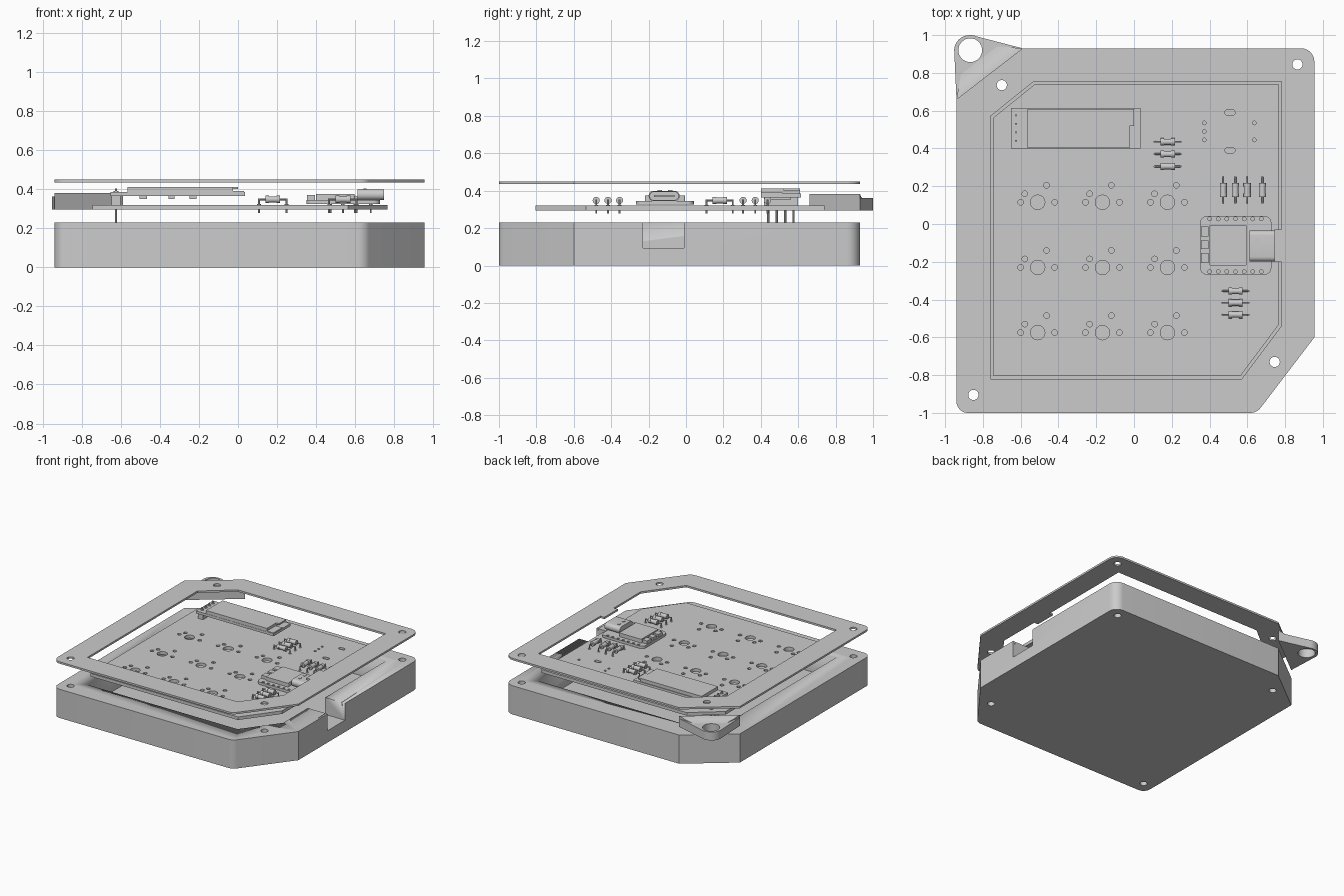
import bpy, bmesh
from math import sin, cos, pi
from mathutils import Vector, Matrix

if "Cube" in bpy.data.objects:
    bpy.data.objects.remove(bpy.data.objects["Cube"])

GREY = (0.6, 0.6, 0.6, 1)
mat = bpy.data.materials.new("light grey")
mat.use_nodes = True
mat.diffuse_color = GREY
mat.node_tree.nodes["Principled BSDF"].inputs["Base Color"].default_value = GREY


def link(name, mesh):
    ob = bpy.data.objects.new(name, mesh)
    bpy.context.collection.objects.link(ob)
    mesh.materials.clear()
    mesh.materials.append(mat)
    bpy.ops.object.select_all(action='DESELECT')
    ob.select_set(True)
    bpy.context.view_layer.objects.active = ob
    bpy.ops.object.shade_smooth_by_angle()
    return ob


def from_bm(name, bm):
    mesh = bpy.data.meshes.new(name)
    bmesh.ops.recalc_face_normals(bm, faces=bm.faces)
    bm.to_mesh(mesh)
    bm.free()
    return link(name, mesh)


def circle(x, y, r, n=24, stretch=0):
    return [(x + r * cos(2 * pi * i / n) + (stretch if cos(2 * pi * i / n) > 0 else -stretch),
             y + r * sin(2 * pi * i / n)) for i in range(n)]


def rounded(corners, steps=6):
    """Closed outline from (x, y, radius) corners."""
    out = []
    for i, (x, y, r) in enumerate(corners):
        p = Vector((x, y))
        if not r:
            out.append((x, y))
            continue
        a = (Vector(corners[i - 1][:2]) - p).normalized()
        b = (Vector(corners[(i + 1) % len(corners)][:2]) - p).normalized()
        half = a.angle(b) / 2
        mid = p + (a + b).normalized() * r / sin(half)
        s = (p + a * r * cos(half) / sin(half) - mid).normalized()
        e = (p + b * r * cos(half) / sin(half) - mid).normalized()
        out += [tuple(mid + s.slerp(e, k / steps).normalized() * r) for k in range(steps + 1)]
    return out


def rect(x0, x1, y0, y1, r=0):
    return rounded([(x0, y0, r), (x1, y0, r), (x1, y1, r), (x0, y1, r)])


def plate(name, loops, z0, z1):
    """Flat slab: the first loop is the outline, the others are holes."""
    curve = bpy.data.curves.new(name, 'CURVE')
    curve.dimensions = '2D'
    curve.fill_mode = 'BOTH'
    curve.extrude = (z1 - z0) / 2
    for loop in loops:
        sp = curve.splines.new('POLY')
        sp.points.add(len(loop) - 1)
        for pt, (x, y) in zip(sp.points, loop):
            pt.co = (x, y, 0, 1)
        sp.use_cyclic_u = True
    tmp = bpy.data.objects.new(name, curve)
    bm = bmesh.new()
    mesh = bpy.data.meshes.new_from_object(tmp)
    bm.from_mesh(mesh)
    bpy.data.objects.remove(tmp)
    bpy.data.meshes.remove(mesh)
    bmesh.ops.translate(bm, verts=bm.verts, vec=(0, 0, (z0 + z1) / 2))
    bmesh.ops.remove_doubles(bm, verts=bm.verts, dist=1e-5)
    return from_bm(name, bm)


def box(name, x0, x1, y0, y1, z0, z1, r=0):
    return plate(name, [rect(x0, x1, y0, y1, r)], z0, z1)


def rod(bm, p, q, r, n=10):
    p, q = Vector(p), Vector(q)
    turn = (q - p).to_track_quat('Z', 'Y').to_matrix().to_4x4()
    bmesh.ops.create_cone(bm, cap_ends=True, segments=n, radius1=r, radius2=r,
                          depth=(q - p).length, matrix=Matrix.Translation((p + q) / 2) @ turn)


def cut(ob, cutter):
    mod = ob.modifiers.new("cut", 'BOOLEAN')
    mod.operation, mod.solver, mod.object = 'DIFFERENCE', 'EXACT', cutter
    bpy.context.view_layer.objects.active = ob
    bpy.ops.object.modifier_apply(modifier=mod.name)
    bpy.data.objects.remove(cutter)


# Shared outlines
outer = rounded([(-0.94, -1, 0.06), (0.65, -1, 0.07), (0.955, -0.6, 0), (0.955, 0.93, 0.07),
                 (-0.59, 0.93, 0), (-0.94, 0.66, 0)])
screws = [circle(x, y, 0.027) for x, y in
          [(-0.85, -0.905), (0.865, 0.845), (-0.7, 0.735), (0.745, -0.73)]]
opening = [(-0.76, -0.82), (0.57, -0.82), (0.78, -0.54), (0.78, 0.755), (-0.53, 0.755), (-0.76, 0.57)]

# Case tray with port notch
case = plate("bottom_case", [outer] + screws, 0, 0.23)
cut(case, plate("cavity_cutter", [opening], 0.055, 0.3))
cut(case, box("port_cutter", 0.7, 1.1, -0.23, -0.01, 0.095, 0.3))

# Thin top frame with a tab above the port
tabbed = opening[:3] + [(0.78, -0.2), (0.745, -0.2), (0.745, -0.03), (0.78, -0.03)] + opening[3:]
plate("top_frame", [outer, tabbed] + screws, 0.435, 0.45)

# Keyring ear: plate with a hole, and a sloping rib along the corner
ring = (-0.867, 0.92)
arc = [(ring[0] + 0.085 * cos(a), ring[1] + 0.08 * sin(a))
       for a in [pi * (0.36 + 0.68 * k / 14) for k in range(15)]]
plate("ear_plate", [[(-0.94, 0.66), (-0.59, 0.93)] + arc, circle(*ring, 0.063, 32)], 0.295, 0.362)
bm = bmesh.new()
a, b, out = Vector((-0.94, 0.66, 0)), Vector((-0.59, 0.93, 0)), Vector((-0.61, 0.79, 0))
profile = [(0, 0.36), (0, 0.382), (0.01, 0.381), (0.04, 0.37), (0.09, 0.362)]
ends = [[bm.verts.new(p + (b - a).normalized() * s * d * 1.1 + out * d + Vector((0, 0, z)))
         for d, z in profile] for p, s in ((a, 1), (b, -1))]
for end in ends:
    bm.faces.new(end)
for i in range(len(profile)):
    j = (i + 1) % len(profile)
    bm.faces.new((ends[0][i], ends[0][j], ends[1][j], ends[1][i]))
from_bm("ear_rib", bm)

# Circuit board with key switch and knob holes
holes = []
for x in (-0.51, -0.167, 0.177):
    for y in (0.115, -0.23, -0.575):
        holes.append(circle(x, y, 0.038))
        for dx, dy in [(-0.09, 0), (0.09, 0), (0.047, 0.09), (-0.068, 0.045)]:
            holes.append(circle(x + dx, y + dy, 0.015, 12))
for x, y in [(0.372, 0.535), (0.372, 0.49), (0.372, 0.445), (0.637, 0.535), (0.637, 0.445)]:
    holes.append(circle(x, y, 0.01, 12))
holes += [circle(0.508, y, 0.015, 14, 0.012) for y in (0.39, 0.59)]
board = [(-0.745, -0.805), (0.563, -0.805), (0.765, -0.535), (0.765, 0.74), (-0.525, 0.74), (-0.745, 0.563)]
plate("circuit_board", [board] + holes, 0.295, 0.32)


# Diodes: body with bent leads through the board
def diode(x, y, along):
    bm = bmesh.new()
    d = Vector(along)
    c = Vector((x, y, 0.348))
    rod(bm, c - d * 0.037, c + d * 0.037, 0.016, 16)
    for s in (-1, 1):
        rod(bm, c + d * s * 0.018, c + d * s * 0.038, 0.019, 16)
        tip = c + d * s * 0.07
        rod(bm, c + d * s * 0.03, tip, 0.005)
        rod(bm, tip + Vector((0, 0, 0.004)), tip - Vector((0, 0, 0.07)), 0.005)
        rod(bm, (tip.x, tip.y, 0.315), (tip.x, tip.y, 0.324), 0.01)
    from_bm("diode", bm)


for y in (0.435, 0.37, 0.305):
    diode(0.178, y, (1, 0, 0))
for y in (-0.355, -0.417, -0.48):
    diode(0.537, y, (1, 0, 0))
for x in (0.473, 0.537, 0.6, 0.68):
    diode(x, 0.18, (0, 1, 0))

# Display module on a pin header
plate("display_board", [rect(-0.652, 0.035, 0.4, 0.615)], 0.365, 0.385)
box("display_glass", -0.565, -0.025, 0.402, 0.61, 0.385, 0.411)
box("display_ribbon", -0.025, 0.032, 0.402, 0.515, 0.385, 0.39)
box("display_edge", -0.07, 0.0, 0.52, 0.61, 0.4, 0.411)
box("header_block", -0.647, -0.603, 0.417, 0.598, 0.32, 0.365)
bm = bmesh.new()
for y in (0.44, 0.485, 0.53, 0.575):
    rod(bm, (-0.625, y, 0.23), (-0.625, y, 0.405), 0.006, 8)
    rod(bm, (-0.625, y, 0.384), (-0.625, y, 0.39), 0.012, 12)
from_bm("header_pins", bm)
for x, w in ((-0.485, 0.02), (-0.34, 0.015), (-0.23, 0.018)):
    box("display_chip", x - w, x + w, 0.45, 0.56, 0.35, 0.365)

# Controller module
pads = [circle(0.4 + 0.0458 * i, y, 0.01, 12) for i in range(7) for y in (-0.252, 0.027)]
plate("controller_board", [rect(0.35, 0.727, -0.268, 0.042, 0.035)] + pads, 0.325, 0.345)
box("controller_shield", 0.4, 0.597, -0.22, -0.005, 0.345, 0.375, 0.008)
for y, h in ((-0.04, 0.026), (-0.11, 0.022), (-0.18, 0.026)):
    box("controller_button", 0.354, 0.394, y - h, y + h, 0.345, 0.37)
for y in (-0.14, -0.085):
    box("port_latch", 0.643, 0.658, y - 0.012, y + 0.012, 0.398, 0.403)

# Port shell: rounded tube with a tongue inside
shell = plate("port_shell", [rect(-0.0275, 0.0275, -0.0825, 0.0825, 0.026)], 0, 0.135)
cut(shell, plate("shell_cutter", [rect(-0.021, 0.021, -0.076, 0.076, 0.02)], 0.03, 0.2))
shell.data.transform(Matrix.Translation((0.612, -0.117, 0.372)) @ Matrix.Rotation(pi / 2, 4, 'Y'))
box("port_tongue", 0.63, 0.735, -0.172, -0.062, 0.367, 0.377)
